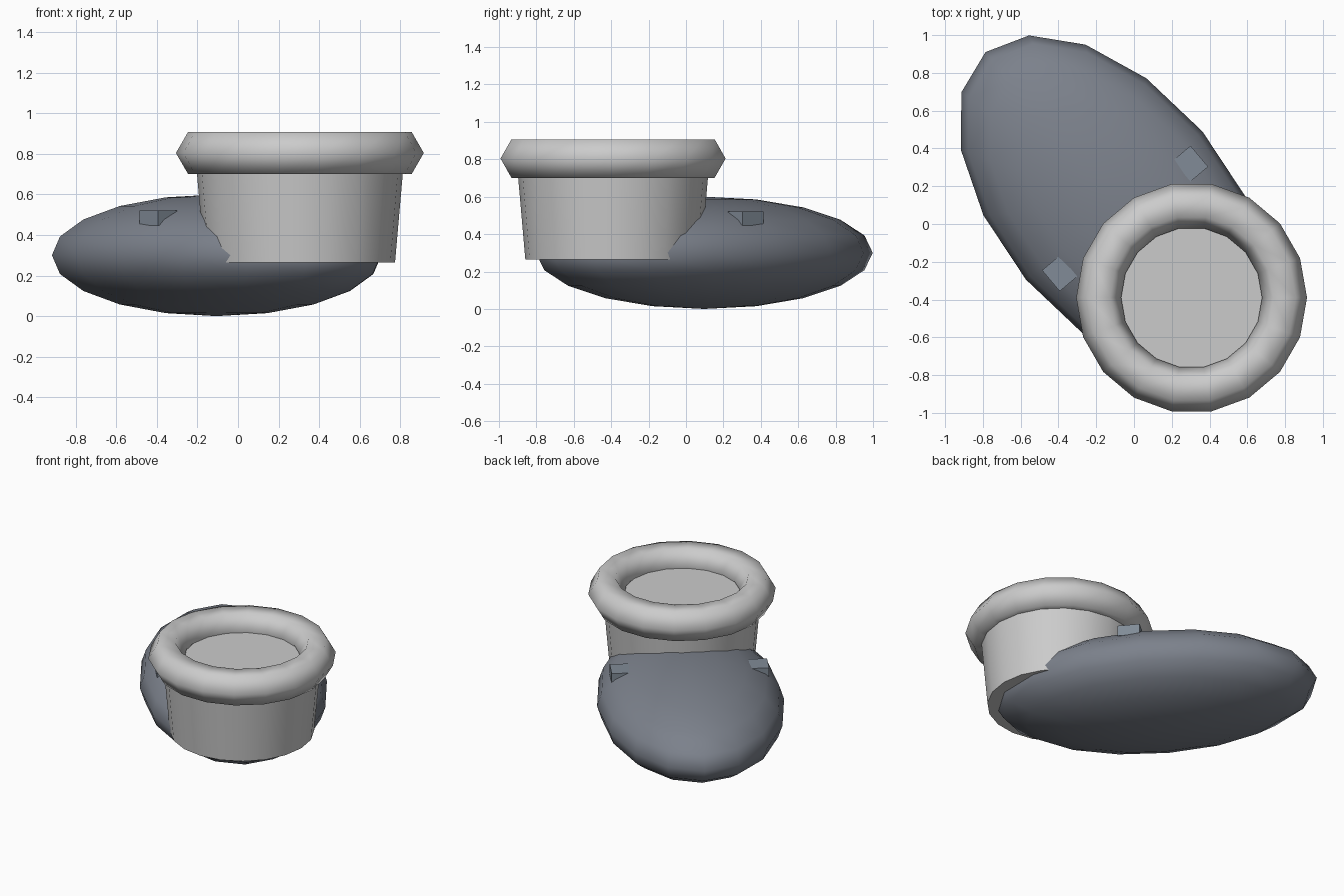
import bpy, math
from mathutils import Vector

if "Cube" in bpy.data.objects:
    bpy.data.objects.remove(bpy.data.objects["Cube"])

ANGLE = math.radians(130)          # direction of the long axis of the base
U = Vector((math.cos(ANGLE), math.sin(ANGLE), 0))
V = Vector((math.sin(ANGLE), -math.cos(ANGLE), 0))
BASE = Vector((-0.105, 0.098, 0.30))
CUP_X, CUP_Y = 0.305, -0.39


def material(name, rgb):
    m = bpy.data.materials.new(name)
    m.diffuse_color = (*rgb, 1)
    m.use_nodes = True
    m.node_tree.nodes["Principled BSDF"].inputs["Base Color"].default_value = m.diffuse_color
    return m


def finish(name, mat=None, smooth=None):
    ob = bpy.context.object
    ob.name = name
    if mat:
        ob.data.materials.append(mat)
    if smooth:
        bpy.ops.object.transform_apply(location=False, rotation=True, scale=True)
        bpy.ops.object.shade_smooth_by_angle(angle=math.radians(smooth))
    return ob


slate = material("slate", (0.20, 0.22, 0.26))
light_slate = material("light_slate", (0.22, 0.26, 0.31))

# flattened egg-shaped base
bpy.ops.mesh.primitive_uv_sphere_add(segments=16, ring_count=10, radius=1, location=BASE,
                                     rotation=(0, 0, ANGLE))
bpy.context.object.scale = (1.06, 0.61, 0.30)
finish("body", slate, 80)

# tapered cup
z0, z1 = 0.263, 0.79
bpy.ops.mesh.primitive_cone_add(vertices=20, radius1=0.469, radius2=0.515, depth=z1 - z0,
                                location=(CUP_X, CUP_Y, (z0 + z1) / 2))
finish("cup", None, 35)

# thick rounded rim
bpy.ops.mesh.primitive_torus_add(major_segments=18, minor_segments=6, major_radius=0.492,
                                 minor_radius=0.119, location=(CUP_X, CUP_Y, 0.804))
finish("rim", None, 80)

# small side blocks
for side, label in ((-1, "left"), (1, "right")):
    pos = BASE - 0.09 * U + side * 0.452 * V
    bpy.ops.mesh.primitive_cube_add(size=1, location=(pos.x, pos.y, 0.483),
                                    rotation=(0, 0, ANGLE))
    bpy.context.object.scale = (0.145, 0.122, 0.075)
    finish(label + "_block", light_slate)
